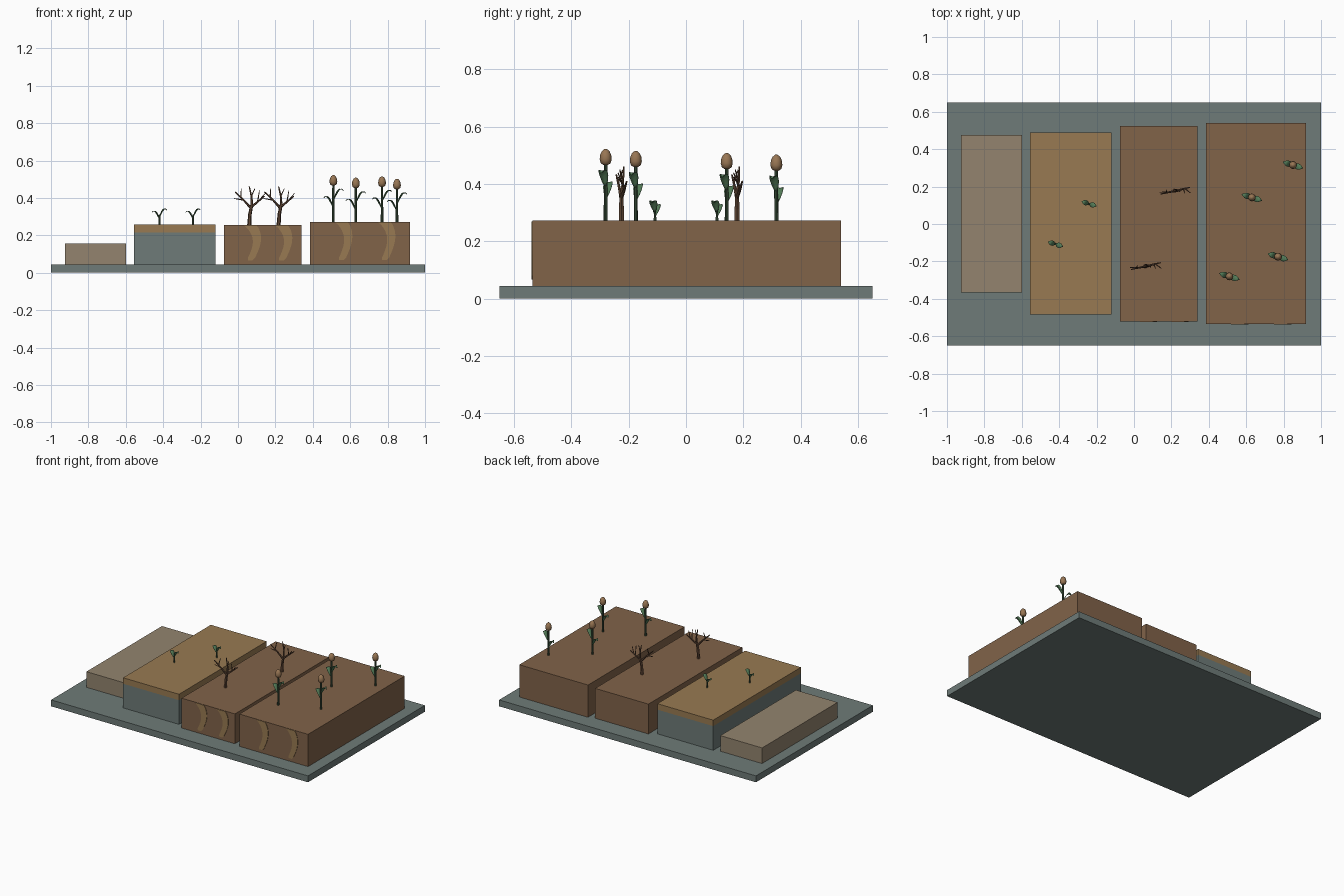
import bpy, bmesh, math
from mathutils import Vector

cube = bpy.data.objects.get("Cube")
if cube:
    bpy.data.objects.remove(cube, do_unlink=True)


def material(name, r, g, b):
    def lin(c):
        c /= 255
        return c / 12.92 if c <= 0.04045 else ((c + 0.055) / 1.055) ** 2.4
    colour = (lin(r), lin(g), lin(b), 1)
    m = bpy.data.materials.new(name)
    m.use_nodes = True
    m.diffuse_color = colour
    m.node_tree.nodes["Principled BSDF"].inputs["Base Color"].default_value = colour
    return m


slate = material("slate", 110, 123, 120)
dust = material("pale_soil", 147, 132, 110)
ochre = material("ochre_soil", 152, 122, 82)
soil = material("brown_soil", 129, 99, 73)
bark = material("bark", 98, 72, 54)
stem_green = material("stem_green", 62, 84, 62)
leaf_green = material("leaf_green", 84, 124, 88)
bud_tan = material("bud_tan", 152, 118, 84)


def finish(name, bm, mat, smooth=False):
    bmesh.ops.recalc_face_normals(bm, faces=bm.faces)
    mesh = bpy.data.meshes.new(name)
    bm.to_mesh(mesh)
    bm.free()
    mesh.materials.append(mat)
    for p in mesh.polygons:
        p.use_smooth = smooth
    ob = bpy.data.objects.new(name, mesh)
    bpy.context.collection.objects.link(ob)
    return ob


def box(name, x0, x1, y0, y1, z0, z1, mat):
    bm = bmesh.new()
    bmesh.ops.create_cube(bm, size=1)
    for v in bm.verts:
        v.co = (x1 if v.co.x > 0 else x0, y1 if v.co.y > 0 else y0, z1 if v.co.z > 0 else z0)
    finish(name, bm, mat)


def loft(bm, rings):
    """Bridge closed rings of points and cap both ends."""
    loops = [[bm.verts.new(p) for p in ring] for ring in rings]
    n = len(loops[0])
    for a, b in zip(loops, loops[1:]):
        for i in range(n):
            bm.faces.new((a[i], a[(i + 1) % n], b[(i + 1) % n], b[i]))
    bm.faces.new(loops[0])
    bm.faces.new(loops[-1])


def tube(bm, points, r0, r1, sides=6):
    """Tapered limb along a path of points."""
    pts = [Vector(p) for p in points]
    rings = []
    for i, p in enumerate(pts):
        d = (pts[min(i + 1, len(pts) - 1)] - pts[max(i - 1, 0)]).normalized()
        u = d.cross(Vector((0, 1, 0))).normalized()
        w = d.cross(u)
        r = r0 + (r1 - r0) * i / (len(pts) - 1)
        angles = [math.tau * k / sides for k in range(sides)]
        rings.append([p + u * r * math.cos(a) + w * r * math.sin(a) for a in angles])
    loft(bm, rings)


def leaf(bm, base, direction, reach, rise, width):
    """Arching pointed blade, lightly folded along its midrib."""
    out = Vector((math.cos(direction), math.sin(direction), 0))
    side = Vector((-out.y, out.x, 0))
    rows = []
    steps = 6
    for i in range(steps + 1):
        t = i / steps
        mid = Vector(base) + out * reach * t
        mid.z += rise * math.sin(t * 2.1)
        half = width * 0.5 * (0.08 + math.sin(math.pi * t ** 0.85))
        lift = Vector((0, 0, half * 0.25))
        rows.append([bm.verts.new(p) for p in (mid - side * half + lift, mid, mid + side * half + lift)])
    for a, b in zip(rows, rows[1:]):
        for k in range(2):
            bm.faces.new((a[k], a[k + 1], b[k + 1], b[k]))


def leaf_pair(name, x, y, z, low, high, reach, rise, width):
    bm = bmesh.new()
    leaf(bm, (x, y, z + high), -0.3, reach, rise, width)
    leaf(bm, (x, y, z + low), math.pi - 0.3, reach, rise, width)
    ob = finish(name, bm, leaf_green, True)
    thick = ob.modifiers.new("thickness", "SOLIDIFY")
    thick.thickness = 0.002


# Base slab and four stepped soil blocks
box("base_slab", -1, 1, -0.65, 0.65, 0, 0.045, slate)
box("pale_block", -0.925, -0.6, -0.365, 0.475, 0.045, 0.155, dust)
box("stone_block", -0.555, -0.12, -0.485, 0.49, 0.045, 0.215, slate)
box("ochre_topsoil", -0.555, -0.12, -0.485, 0.49, 0.215, 0.257, ochre)
box("shrub_block", -0.075, 0.34, -0.52, 0.525, 0.045, 0.255, soil)
box("flower_block", 0.385, 0.92, -0.535, 0.54, 0.045, 0.272, soil)


def root_streak(name, x, face_y, top, bottom):
    """Wavy pale plate set on the front of a block."""
    bm = bmesh.new()
    steps = 14
    rings = []
    for i in range(steps + 1):
        t = i / steps
        z = top + (bottom - top) * t
        mid = x + 0.036 * math.sin(math.pi * t ** 0.8)
        half = 0.019 + 0.015 * (1 - t) ** 3
        if i == steps:
            half = 0.012
        rings.append([(mid + sx * half, face_y + dy, z)
                      for sx, dy in ((-1, -0.003), (1, -0.003), (1, 0.001), (-1, 0.001))])
    loft(bm, rings)
    finish(name, bm, ochre)


for i, x in enumerate((0.065, 0.232)):
    root_streak(f"shrub_root_streak_{i + 1}", x, -0.52, 0.253, 0.065)
for i, x in enumerate((0.553, 0.783)):
    root_streak(f"flower_root_streak_{i + 1}", x, -0.535, 0.27, 0.067)


# Bare shrubs: trunk, two limbs and twigs
LIMBS = (
    (((0, 0, 0), (0.004, 0, 0.06), (0.014, 0, 0.11)), 0.011, 0.008),
    (((0.014, 0, 0.105), (0.013, 0.005, 0.15), (0, 0.008, 0.207)), 0.007, 0.003),
    (((0.01, 0, 0.09), (-0.03, -0.008, 0.135), (-0.075, -0.018, 0.178)), 0.007, 0.003),
    (((0.014, 0, 0.1), (0.045, 0.01, 0.125), (0.082, 0.018, 0.155)), 0.007, 0.003),
)
TWIGS = (
    ((-0.03, -0.008, 0.135), (-0.08, -0.008, 0.143)),
    ((-0.045, -0.012, 0.15), (-0.042, 0.004, 0.195)),
    ((0.045, 0.01, 0.125), (0.055, -0.012, 0.185)),
    ((0.055, 0.012, 0.133), (0.085, -0.012, 0.17)),
    ((0.012, 0.005, 0.155), (0.03, -0.006, 0.195)),
)
for i, (x, y, flip) in enumerate(((0.06, -0.225, 1), (0.217, 0.178, 1))):
    bm = bmesh.new()

    def place(p):
        return (x + p[0], y + flip * p[1], 0.254 + p[2])
    for path, r0, r1 in LIMBS:
        tube(bm, [place(p) for p in path], r0, r1)
    for path in TWIGS:
        tube(bm, [place(p) for p in path], 0.004, 0.002, 5)
    finish(f"bare_shrub_{i + 1}", bm, bark)

# Small sprouts
for i, (x, y) in enumerate(((-0.24, 0.108), (-0.42, -0.108))):
    bm = bmesh.new()
    tube(bm, [(x, y, 0.256), (x, y, 0.312)], 0.006, 0.004)
    finish(f"sprout_stem_{i + 1}", bm, stem_green)
    leaf_pair(f"sprout_leaves_{i + 1}", x, y, 0.257, 0.03, 0.042, 0.042, 0.042, 0.026)

# Tall flowers with egg-shaped buds
BUD = ((0.007, 0), (0.017, 0.006), (0.021, 0.02), (0.019, 0.036), (0.013, 0.049), (0.004, 0.056))
FLOWERS = ((0.51, -0.28, 0.522), (0.77, -0.175, 0.515), (0.63, 0.142, 0.508), (0.85, 0.315, 0.502))
for i, (x, y, top) in enumerate(FLOWERS):
    bm = bmesh.new()
    tube(bm, [(x, y, 0.27), (x, y, top - 0.05)], 0.007, 0.006, 8)
    finish(f"flower_stem_{i + 1}", bm, stem_green)
    bm = bmesh.new()
    loft(bm, [[(x + r * math.cos(math.tau * k / 12), y + r * math.sin(math.tau * k / 12), top - 0.056 + h)
               for k in range(12)] for r, h in BUD])
    finish(f"flower_bud_{i + 1}", bm, bud_tan, True)
    leaf_pair(f"flower_leaves_{i + 1}", x, y, top - 0.25, 0.075, 0.115, 0.057, 0.06, 0.03)
